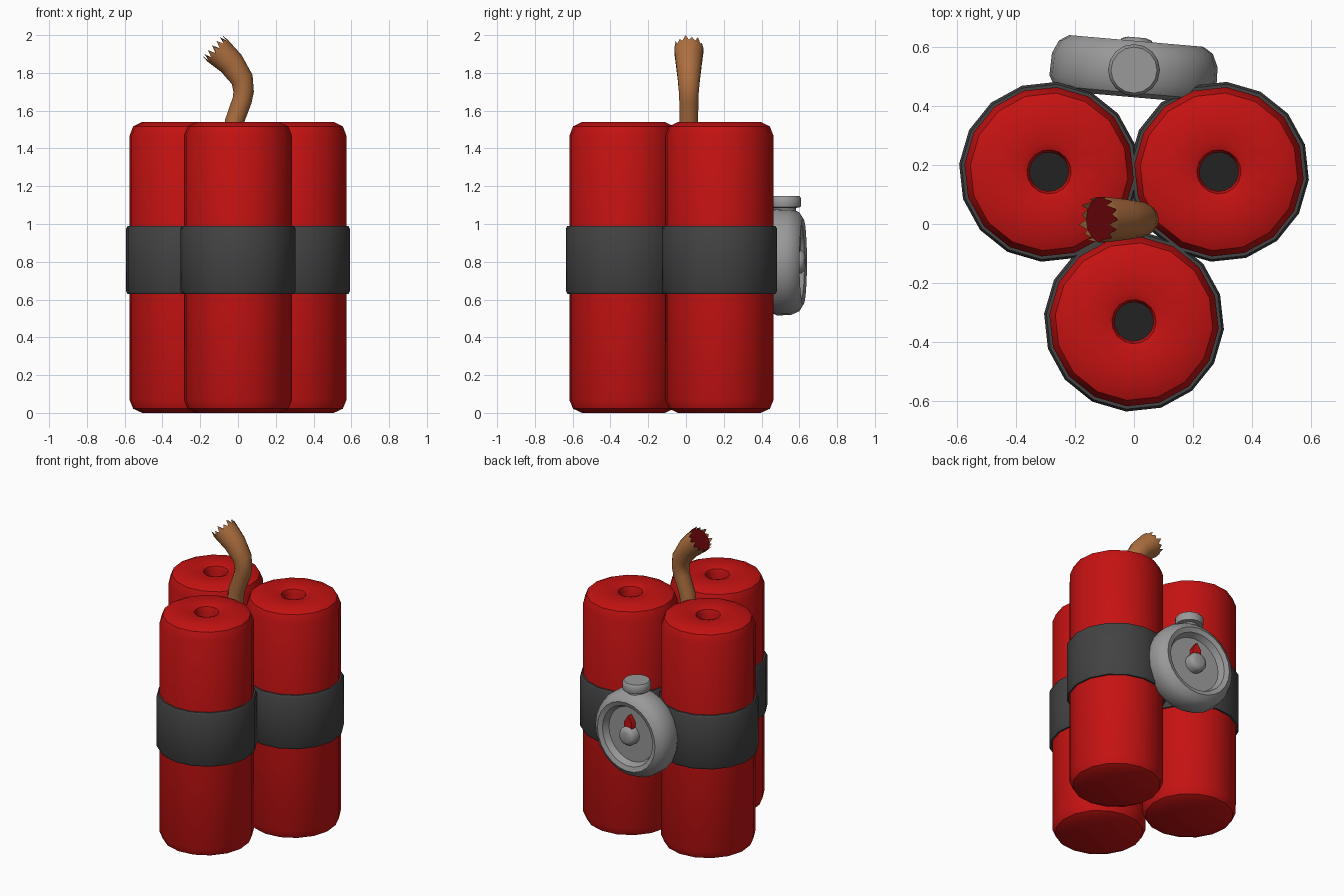
import bpy, bmesh, math
from mathutils import Vector, Matrix

if "Cube" in bpy.data.objects:
    bpy.data.objects.remove(bpy.data.objects["Cube"])


def material(name, rgb):
    m = bpy.data.materials.new(name)
    m.diffuse_color = (*rgb, 1)
    m.use_nodes = True
    m.node_tree.nodes["Principled BSDF"].inputs["Base Color"].default_value = m.diffuse_color
    return m


RED = material("red", (0.56, 0.006, 0.006))
DARK_RED = material("dark red", (0.14, 0.001, 0.003))
CHARCOAL = material("charcoal", (0.055, 0.055, 0.055))
BLACK = material("black", (0.016, 0.016, 0.016))
GREY = material("grey", (0.32, 0.32, 0.32))
BROWN = material("brown", (0.42, 0.16, 0.05))
TWIST = math.radians(-5)


def finish(name, bm, mats, angle=40):
    bmesh.ops.recalc_face_normals(bm, faces=bm.faces)
    me = bpy.data.meshes.new(name)
    bm.to_mesh(me)
    bm.free()
    for m in mats:
        me.materials.append(m)
    ob = bpy.data.objects.new(name, me)
    bpy.context.collection.objects.link(ob)
    bpy.ops.object.select_all(action='DESELECT')
    ob.select_set(True)
    bpy.context.view_layer.objects.active = ob
    bpy.ops.object.shade_smooth_by_angle(angle=math.radians(angle))
    return ob


def skin(bm, rings, closed=False):
    n = len(rings[0])
    pairs = list(zip(rings, rings[1:]))
    if closed:
        pairs.append((rings[-1], rings[0]))
    for a, b in pairs:
        for i in range(n):
            j = (i + 1) % n
            bm.faces.new((a[i], a[j], b[j], b[i]))


def lathe(name, profile, sides, matrix, mats, closed=False, last_mat=0, angle=40):
    """Revolve (radius, height) points; open profiles get end caps."""
    bm = bmesh.new()
    rings = [[bm.verts.new((r * math.cos(2 * math.pi * i / sides),
                            r * math.sin(2 * math.pi * i / sides), z))
              for i in range(sides)] for r, z in profile]
    skin(bm, rings, closed)
    if not closed:
        bm.faces.new(rings[0])
        bm.faces.new(rings[-1]).material_index = last_mat
    bm.transform(matrix)
    return finish(name, bm, mats, angle)


# Sticks with a hollow top, each wrapped by a band
stick = [(0.22, 0), (0.268, 0.022), (0.288, 0.07), (0.288, 1.465), (0.268, 1.517),
         (0.22, 1.54), (0.10, 1.54), (0.075, 1.53), (0.066, 1.505), (0.066, 1.38)]
band = [(0.275, 0.63), (0.298, 0.63), (0.306, 0.645), (0.306, 0.975),
        (0.298, 0.99), (0.275, 0.99)]
for side, x, y in (("left", -0.288, 0.177), ("right", 0.288, 0.177), ("front", 0, -0.331)):
    place = Matrix.Translation((x, y, 0)) @ Matrix.Rotation(TWIST, 4, 'Z')
    lathe(side + "_stick", stick, 16, place, [RED, BLACK], last_mat=1)
    lathe(side + "_band", band, 16, place, [CHARCOAL], closed=True, angle=50)

# Fuse: bent tube that widens to a frayed end
path = [(-0.03, 1.0, 0.05), (-0.03, 1.45, 0.05), (-0.02, 1.54, 0.05), (0.022, 1.655, 0.052),
        (0.03, 1.70, 0.054), (0.022, 1.765, 0.06), (-0.035, 1.85, 0.07), (-0.108, 1.918, 0.079)]
SIDES = 14
bm = bmesh.new()
rings = []
for k, (x, z, r) in enumerate(path):
    a, b = path[max(k - 1, 0)], path[min(k + 1, len(path) - 1)]
    t = Vector((b[0] - a[0], 0, b[1] - a[1])).normalized()
    n = Vector((t.z, 0, -t.x))
    ring = []
    for i in range(SIDES):
        w = 2 * math.pi * i / SIDES
        p = Vector((x, 0.015, z)) + r * (n * math.cos(w) + Vector((0, math.sin(w), 0)))
        ring.append(p)
    rings.append([bm.verts.new(p) for p in ring])
skin(bm, rings)
bm.faces.new(rings[0])
bm.faces.new(rings[-1]).material_index = 1
for i in range(SIDES):  # frayed points around the end
    j = (i + 1) % SIDES
    a, b = rings[-1][i], rings[-1][j]
    tip = bm.verts.new((a.co + b.co) / 2 + t * (0.04 if i % 2 else 0.025))
    bm.faces.new((a, b, tip))
finish("fuse", bm, [BROWN, DARK_RED])

# Timer on the back, dial facing +y
clock = (Matrix.Translation((0, 0.525, 0.80)) @ Matrix.Rotation(TWIST, 4, 'Z')
         @ Matrix.Rotation(math.radians(-90), 4, 'X'))
case = [(0.22, -0.095), (0.265, -0.08), (0.284, -0.045), (0.282, 0.03), (0.262, 0.075),
        (0.228, 0.096), (0.198, 0.085), (0.180, 0.045)]
lathe("timer_case", case, 24, clock, [GREY])
hub = [(0.062, 0.04), (0.062, 0.085), (0.05, 0.102), (0.03, 0.108)]
lathe("timer_hub", hub, 16, clock, [GREY])

# Red pointer (local -y is up after the turn)
bm = bmesh.new()
outline = [(-0.03, 0), (0.03, 0), (0.03, -0.09), (0.0, -0.135), (-0.03, -0.09)]
skin(bm, [[bm.verts.new((x, y, h)) for x, y in outline] for h in (0.04, 0.08)])
bm.verts.ensure_lookup_table()
bm.faces.new(bm.verts[:5])
bm.faces.new(bm.verts[5:])
bm.transform(clock)
finish("timer_pointer", bm, [RED])

# Push button on top of the timer
button = [(0.06, 1.05), (0.06, 1.085), (0.085, 1.09), (0.088, 1.105), (0.088, 1.135), (0.078, 1.148)]
lathe("timer_button", button, 16, Matrix.Translation((0, 0.522, 0)), [GREY])
